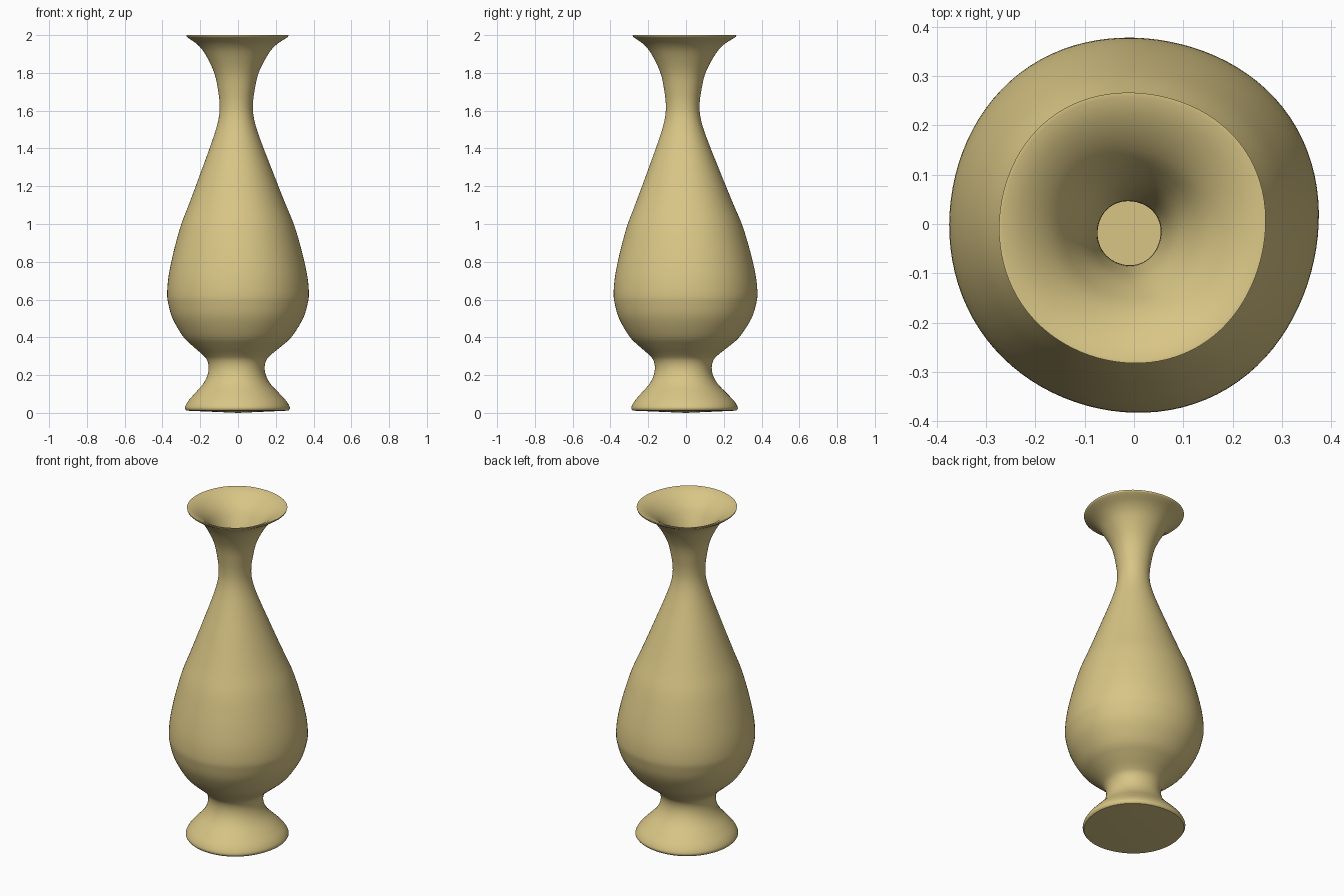
import bpy, bmesh, math

if "Cube" in bpy.data.objects:
    bpy.data.objects.remove(bpy.data.objects["Cube"])

SEG = 96
# Outer silhouette (radius, height), foot to lip
outer = [(0.272, 0.012), (0.279, 0.028), (0.263, 0.06), (0.228, 0.10), (0.182, 0.15),
         (0.157, 0.195), (0.149, 0.24), (0.158, 0.28), (0.184, 0.31), (0.238, 0.355),
         (0.290, 0.405), (0.347, 0.50), (0.371, 0.58), (0.377, 0.63), (0.371, 0.71),
         (0.354, 0.80), (0.329, 0.90), (0.299, 1.00), (0.259, 1.10), (0.220, 1.20),
         (0.182, 1.30), (0.144, 1.40), (0.109, 1.50), (0.092, 1.57), (0.0885, 1.63),
         (0.096, 1.70), (0.118, 1.80), (0.168, 1.90), (0.210, 1.95), (0.258, 1.983),
         (0.270, 1.992)]


def smooth_curve(pts, n=4):
    """Catmull-Rom resampling of the profile."""
    p = [pts[0]] + pts + [pts[-1]]
    out = []
    for i in range(1, len(p) - 2):
        for k in range(n):
            t = k / n
            out.append(tuple(0.5 * (2 * b + (c - a) * t + (2 * a - 5 * b + 4 * c - d) * t * t
                                    + (3 * b - a - 3 * c + d) * t ** 3)
                             for a, b, c, d in zip(p[i - 1], p[i], p[i + 1], p[i + 2])))
    return out + [pts[-1]]


def slice_point(r, z, a):
    """Slightly uneven, hand-thrown cross-section whose centre drifts at narrow heights."""
    drift = 1 - r / 0.38
    f = 1 + 0.008 * math.cos(4 * a - math.radians(130)) + 0.006 * math.cos(3 * a - math.radians(90))
    return (r * f * math.cos(a) - 0.012 * drift,
            1.015 * r * f * math.sin(a) - 0.022 * drift, z)


# Inner wall: outer silhouette pushed inwards by the wall thickness
wall = smooth_curve(outer)
inner = []
for i in range(2, len(wall) - 1):
    (r0, z0), (r1, z1) = wall[i - 1], wall[i + 1]
    l = math.hypot(r1 - r0, z1 - z0)
    t = 0.024 if wall[i][1] < 1.9 else 0.024 - 0.012 * (wall[i][1] - 1.9) / 0.1
    r, z = wall[i][0] - t * (z1 - z0) / l, wall[i][1] + t * (r1 - r0) / l
    if 0.04 < z < 1.985 and (not inner or z > inner[-1][1]):
        inner.append((r, z))
profile = wall + [(0.272, 2.0), (0.264, 2.0)] + inner[::-1]

# Lathe the vase body
bm = bmesh.new()
rings = [[bm.verts.new(slice_point(r, z, 2 * math.pi * k / SEG)) for k in range(SEG)]
         for r, z in profile]
for a, b in zip(rings, rings[1:]):
    for k in range(SEG):
        j = (k + 1) % SEG
        bm.faces.new((a[k], a[j], b[j], b[k]))

# Underside (slightly domed) and inner floor
for ring, z, flip in ((rings[0], 0.0, True), (rings[-1], profile[-1][1], False)):
    c = bm.verts.new((0, 0, z))
    for k in range(SEG):
        tri = (ring[k], ring[(k + 1) % SEG], c)
        bm.faces.new(tri[::-1] if flip else tri)
bmesh.ops.recalc_face_normals(bm, faces=bm.faces[:])
mesh = bpy.data.meshes.new("vase")
bm.to_mesh(mesh)
bm.free()

vase = bpy.data.objects.new("vase", mesh)
bpy.context.collection.objects.link(vase)
mat = bpy.data.materials.new("sand glaze")
mat.diffuse_color = (0.69, 0.56, 0.235, 1)
mat.use_nodes = True
mat.node_tree.nodes["Principled BSDF"].inputs["Base Color"].default_value = mat.diffuse_color
mesh.materials.append(mat)

bpy.context.view_layer.objects.active = vase
vase.select_set(True)
bpy.ops.object.shade_smooth_by_angle(angle=math.radians(40))
